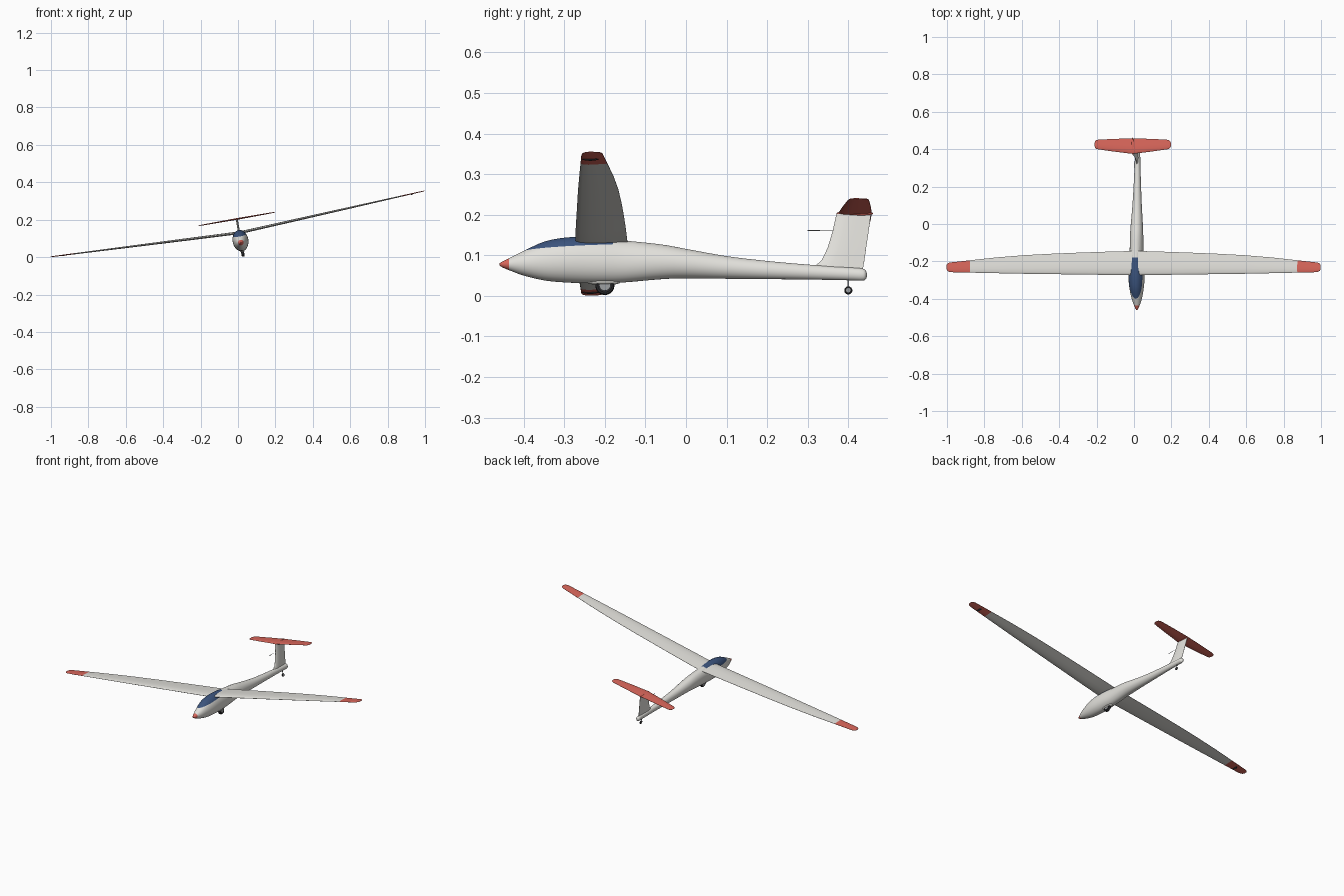
import bpy, bmesh, math
from mathutils import Matrix, Vector

if "Cube" in bpy.data.objects:
    bpy.data.objects.remove(bpy.data.objects["Cube"])

# The whole glider is banked: right wing up about 10 degrees
BANK = Matrix.Translation((0.029, 0, 0)) @ Matrix.Rotation(math.radians(-10), 4, 'Y')


def material(name, rgb):
    m = bpy.data.materials.new(name)
    m.diffuse_color = (*rgb, 1)
    m.use_nodes = True
    m.node_tree.nodes["Principled BSDF"].inputs["Base Color"].default_value = m.diffuse_color
    return m


WHITE = material("gloss white", (0.77, 0.76, 0.72))
RED = material("signal red", (0.70, 0.135, 0.105))
BLUE = material("canopy blue", (0.045, 0.09, 0.21))
BLACK = material("tyre black", (0.025, 0.025, 0.028))
GREY = material("metal grey", (0.30, 0.31, 0.32))


def finish(name, bm, mats, rule=None, angle=35):
    bmesh.ops.recalc_face_normals(bm, faces=bm.faces)
    if rule:
        for f in bm.faces:
            f.material_index = rule(f.calc_center_median())
    me = bpy.data.meshes.new(name)
    bm.to_mesh(me)
    bm.free()
    for m in mats:
        me.materials.append(m)
    ob = bpy.data.objects.new(name, me)
    bpy.context.collection.objects.link(ob)
    ob.matrix_world = BANK
    bpy.ops.object.select_all(action='DESELECT')
    ob.select_set(True)
    bpy.context.view_layer.objects.active = ob
    bpy.ops.object.shade_smooth_by_angle(angle=math.radians(angle))
    return ob


def loft(rings):
    bm = bmesh.new()
    rows = [[bm.verts.new(p) for p in r] for r in rings]
    n = len(rows[0])
    for a, b in zip(rows, rows[1:]):
        for i in range(n):
            bm.faces.new((a[i], a[(i + 1) % n], b[(i + 1) % n], b[i]))
    bm.faces.new(rows[0])
    bm.faces.new(rows[-1])
    return bm


def smooth_rows(rows, steps):
    """Catmull-Rom subdivision of a station table."""
    out = []
    for i in range(len(rows) - 1):
        p0, p3 = rows[max(i - 1, 0)], rows[min(i + 2, len(rows) - 1)]
        for k in range(steps):
            t = k / steps
            out.append([0.5 * (2 * b + (c - a) * t + (2 * a - 5 * b + 4 * c - d) * t * t
                               + (3 * b - a - 3 * c + d) * t ** 3)
                        for a, b, c, d in zip(p0, rows[i], rows[i + 1], p3)])
    return out + [list(rows[-1])]


# Airfoil: chord fraction and half thickness fraction
FOIL = [(0.02, 0.3), (0.1, 0.75), (0.3, 1.0), (0.55, 0.8), (0.8, 0.4)]


def airfoil(le, te, thick):
    """Closed section as (y, offset) pairs."""
    c = te - le
    up = [(le + c * u, thick / 2 * v) for u, v in FOIL]
    low = [(y, -o) for y, o in reversed(up)]
    return [(le, 0)] + up + [(te, 0.0006), (te, -0.0006)] + low


# Fuselage: y, top, bottom, half width
body = [(-0.46, 0.081, 0.077, 0.002), (-0.452, 0.086, 0.071, 0.008),
        (-0.43, 0.097, 0.062, 0.017), (-0.40, 0.112, 0.051, 0.027),
        (-0.35, 0.135, 0.039, 0.037), (-0.30, 0.145, 0.034, 0.042),
        (-0.25, 0.147, 0.032, 0.042), (-0.20, 0.144, 0.032, 0.040),
        (-0.15, 0.138, 0.034, 0.037), (-0.06, 0.128, 0.042, 0.035),
        (0.0, 0.117, 0.044, 0.032), (0.10, 0.099, 0.043, 0.025),
        (0.20, 0.087, 0.042, 0.020), (0.30, 0.078, 0.041, 0.016),
        (0.40, 0.071, 0.039, 0.013), (0.435, 0.068, 0.038, 0.012),
        (0.443, 0.063, 0.042, 0.008), (0.446, 0.056, 0.049, 0.003)]
SEG = 32
rings = []
for y, top, bot, hw in smooth_rows(body, 4):
    rings.append([(hw * math.cos(2 * math.pi * i / SEG), y,
                   (top + bot) / 2 + (top - bot) / 2 * math.sin(2 * math.pi * i / SEG))
                  for i in range(SEG)])
bm = loft(rings)
# Cut lines for the red nose and the canopy frame
SILL, SILL_N = Vector((0, -0.40, 0.112)), Vector((0, -0.055, 1)).normalized()
for co, no in (((0, -0.436, 0), (0, 1, 0)), ((0, -0.18, 0), (0, 1, 0)), (SILL, SILL_N)):
    bmesh.ops.bisect_plane(bm, geom=bm.verts[:] + bm.edges[:] + bm.faces[:],
                           plane_co=co, plane_no=no, dist=1e-6)


def body_colour(c):
    if c.y < -0.436:
        return 1
    return 2 if c.y < -0.18 and (c - SILL).dot(SILL_N) > 0 else 0


finish("fuselage", bm, [WHITE, RED, BLUE], body_colour, 40)


def wing_loft(half, height, dihedral):
    """Mirror half-span stations (span, le, te, thickness) into a full surface."""
    full = [(-s, l, t, k) for s, l, t, k in reversed(half[1:])] + half
    return loft([[(s, y, height + dihedral * abs(s) + o) for y, o in airfoil(l, t, k)]
                 for s, l, t, k in full])


# Main wing with rounded tips
wing = [(0, -0.273, -0.144, 0.015), (0.15, -0.272, -0.148, 0.014),
        (0.30, -0.270, -0.153, 0.013), (0.45, -0.268, -0.159, 0.0115),
        (0.60, -0.266, -0.167, 0.010), (0.75, -0.263, -0.179, 0.008),
        (0.888, -0.260, -0.194, 0.0065), (0.98, -0.258, -0.204, 0.005),
        (1.0, -0.256, -0.206, 0.0045), (1.011, -0.250, -0.212, 0.0035),
        (1.016, -0.241, -0.221, 0.002)]
finish("wing", wing_loft(wing, 0.132, 0.048), [WHITE, RED],
       lambda c: int(abs(c.x) > 0.888))

# Tailplane on top of the fin
tail = [(0, 0.375, 0.458, 0.009), (0.10, 0.387, 0.455, 0.007),
        (0.185, 0.399, 0.451, 0.005), (0.198, 0.402, 0.448, 0.004),
        (0.204, 0.408, 0.442, 0.003), (0.207, 0.416, 0.434, 0.0015)]
finish("tailplane", wing_loft(tail, 0.207, 0), [RED])

# Fin: height, leading edge, trailing edge, thickness
fin = [(0.060, 0.305, 0.436, 0.014), (0.074, 0.318, 0.437, 0.013),
       (0.090, 0.335, 0.440, 0.0125), (0.120, 0.349, 0.444, 0.012),
       (0.160, 0.361, 0.450, 0.011), (0.206, 0.371, 0.456, 0.010)]
finish("fin", loft([[(o, y, z) for y, o in airfoil(l, t, k)] for z, l, t, k in fin]), [WHITE])


def ellipsoid(name, pos, size, mat):
    b = bmesh.new()
    bmesh.ops.create_uvsphere(b, u_segments=16, v_segments=10, radius=1,
                              matrix=Matrix.Translation(pos) @ Matrix.Diagonal((*size, 1)))
    finish(name, b, [mat], angle=60)


def cylinder(name, pos, radius, length, axis, mat):
    b = bmesh.new()
    rot = {'X': Matrix.Rotation(math.pi / 2, 4, 'Y'), 'Z': Matrix(),
           'Y': Matrix.Rotation(math.pi / 2, 4, 'X')}[axis]
    bmesh.ops.create_cone(b, cap_ends=True, segments=20, radius1=radius, radius2=radius,
                          depth=length, matrix=Matrix.Translation(pos) @ rot)
    finish(name, b, [mat])


def wheel(name, y, z, r, w):
    # Rounded tyre profile turned around the axle, with a hub disc
    prof = [(-w * 0.4, r * 0.55), (-w / 2, r * 0.75), (-w * 0.38, r * 0.93), (0, r),
            (w * 0.38, r * 0.93), (w / 2, r * 0.75), (w * 0.4, r * 0.55)]
    n = 28
    finish(name + "_tyre", loft([[(x, y + q * math.cos(2 * math.pi * i / n),
                                   z + q * math.sin(2 * math.pi * i / n)) for i in range(n)]
                                 for x, q in prof]), [BLACK])
    cylinder(name + "_hub", (0, y, z), r * 0.55, w * 0.9, 'X', GREY)


# Undercarriage
wheel("main_wheel", -0.20, 0.0255, 0.0235, 0.016)
ellipsoid("wheel_fairing", (0, -0.203, 0.034), (0.013, 0.042, 0.007), WHITE)
wheel("tail_wheel", 0.40, 0.0135, 0.010, 0.007)
cylinder("tail_wheel_strut", (0, 0.40, 0.031), 0.0022, 0.022, 'Z', GREY)

# Fairing joining fin and tailplane, and the air probe on the fin
ellipsoid("tail_fairing", (0, 0.416, 0.206), (0.007, 0.046, 0.006), RED)
cylinder("air_probe", (0, 0.315, 0.163), 0.0013, 0.03, 'Y', GREY)
cylinder("air_probe_rod", (0, 0.347, 0.163), 0.0006, 0.036, 'Y', GREY)

# Skids under the wing tips
for side, label in ((1, "right"), (-1, "left")):
    ellipsoid(label + "_tip_skid", (side * 0.945, -0.236, 0.1755), (0.006, 0.02, 0.004), BLACK)
